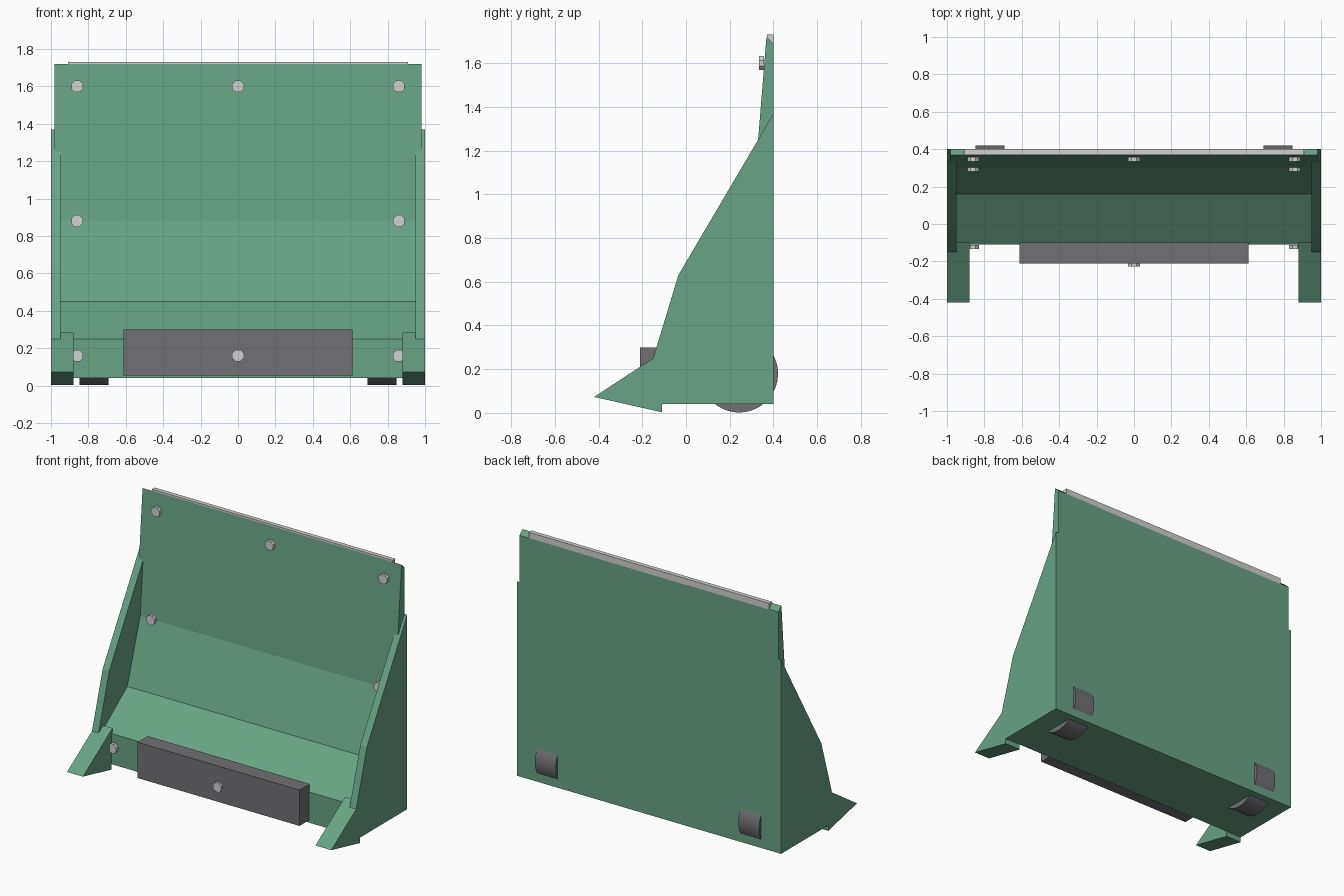
import bpy, bmesh
from math import radians
from mathutils import Matrix

cube = bpy.data.objects.get("Cube")
if cube:
    bpy.data.objects.remove(cube, do_unlink=True)


def material(name, rgb):
    m = bpy.data.materials.new(name)
    m.use_nodes = True
    m.diffuse_color = (*rgb, 1)
    bsdf = m.node_tree.nodes["Principled BSDF"]
    bsdf.inputs["Base Color"].default_value = (*rgb, 1)
    return m


green = material("green paint", (0.138, 0.366, 0.235))
dark = material("dark grey", (0.165, 0.165, 0.178))
light = material("light grey", (0.64, 0.64, 0.64))


def finish(bm, name, mat):
    bmesh.ops.recalc_face_normals(bm, faces=bm.faces)
    mesh = bpy.data.meshes.new(name)
    bm.to_mesh(mesh)
    bm.free()
    mesh.materials.append(mat)
    ob = bpy.data.objects.new(name, mesh)
    bpy.context.collection.objects.link(ob)
    return ob


def extrude(name, profile, x0, x1, mat):
    """Extrude a (y, z) profile along x."""
    bm = bmesh.new()
    face = bm.faces.new([bm.verts.new((x0, y, z)) for y, z in profile])
    moved = bmesh.ops.extrude_face_region(bm, geom=[face])["geom"]
    verts = [v for v in moved if isinstance(v, bmesh.types.BMVert)]
    bmesh.ops.translate(bm, verts=verts, vec=(x1 - x0, 0, 0))
    return finish(bm, name, mat)


def cylinder(name, centre, radius, depth, sides, axis, mat):
    bm = bmesh.new()
    turn = Matrix.Rotation(radians(90), 4, axis)
    spin = Matrix.Rotation(radians(180 / sides), 4, "Z")
    bmesh.ops.create_cone(bm, cap_ends=True, segments=sides, radius1=radius,
                          radius2=radius, depth=depth,
                          matrix=Matrix.Translation(centre) @ turn @ spin)
    return finish(bm, name, mat)


# Solid main body with its stepped, sloping front
extrude("body", [(0.40, 0.04), (-0.11, 0.04), (-0.11, 0.25), (0.16, 0.45),
                 (0.30, 0.88), (0.33, 1.25), (0.368, 1.72), (0.40, 1.69)],
        -0.98, 0.98, green)

side_profile = [(0.40, 0.04), (-0.11, 0.04), (-0.15, 0.25), (-0.035, 0.63),
                (0.33, 1.25), (0.40, 1.37)]
foot_profile = [(-0.42, 0.073), (-0.10, 0.283), (-0.10, 0.04),
                (-0.11, 0.04), (-0.11, 0.003)]

# Side panels, pointed feet and rollers, one each side
for side, s in (("left", 1), ("right", -1)):
    extrude(side + "_side_panel", side_profile, s * 0.95, s, green)
    extrude(side + "_foot", foot_profile, s * 0.88, s, green)
    roller = cylinder(side + "_roller", (s * 0.77, 0.243, 0.18), 0.178, 0.157,
                      48, "Y", dark)
    bpy.ops.object.select_all(action="DESELECT")
    bpy.context.view_layer.objects.active = roller
    roller.select_set(True)
    bpy.ops.object.shade_smooth_by_angle(angle=radians(30))

# Front bumper block
extrude("bumper_block", [(-0.21, 0.055), (-0.10, 0.055), (-0.10, 0.30),
                         (-0.21, 0.30)], -0.613, 0.613, dark)

# Strip along the top edge
extrude("top_strip", [(0.37, 1.70), (0.37, 1.73), (0.40, 1.73),
                      (0.40, 1.687)], -0.91, 0.91, light)

# Bolt heads: x, y, z of each
bolts = [(0, 0.346, 1.60), (0, -0.215, 0.16)]
for s in (-1, 1):
    bolts += [(s * 0.86, 0.346, 1.60), (s * 0.86, 0.292, 0.88),
              (s * 0.86, -0.122, 0.16)]
for i, centre in enumerate(bolts):
    cylinder(f"bolt_{i + 1}", centre, 0.034, 0.022, 8, "X", light)
